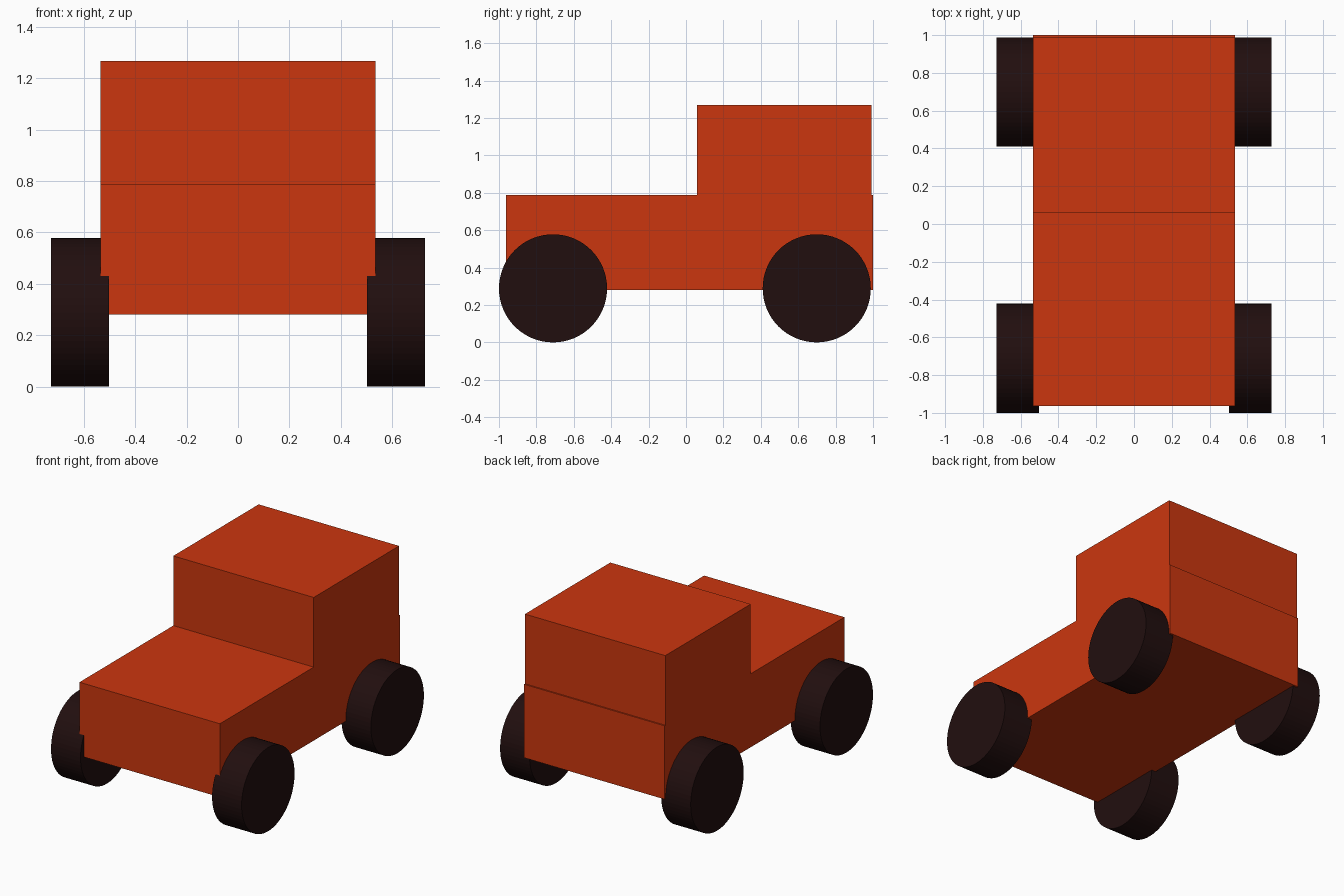
import bpy
import math

if "Cube" in bpy.data.objects:
    bpy.data.objects.remove(bpy.data.objects["Cube"])


def material(name, rgb):
    m = bpy.data.materials.new(name)
    m.diffuse_color = (*rgb, 1)
    m.use_nodes = True
    m.node_tree.nodes["Principled BSDF"].inputs["Base Color"].default_value = m.diffuse_color
    return m


red = material("orange red paint", (0.6, 0.037, 0.0045))
dark = material("dark rubber", (0.0152, 0.0045, 0.0045))


def box(name, x, y, z, mat):
    """Box from (min, max) ranges."""
    bpy.ops.mesh.primitive_cube_add(size=1)
    ob = bpy.context.object
    ob.name = name
    for v in ob.data.vertices:
        v.co = [r[0] if c < 0 else r[1] for c, r in zip(v.co, (x, y, z))]
    ob.data.materials.append(mat)


# Long lower body and the tall cab on its rear half
W = 0.536
box("lower_body", (-W, W), (-0.963, 1.0), (0.28, 0.787), red)
box("cab", (-W, W), (0.06, 0.991), (0.787, 1.268), red)

# Four solid wheels, sunk slightly into the body sides
R = 0.289
for end, y in (("front", -0.711), ("rear", 0.699)):
    for side, s in (("left", 1), ("right", -1)):
        bpy.ops.mesh.primitive_cylinder_add(
            vertices=64, radius=R, depth=0.225,
            location=(s * 0.615, y, R), rotation=(0, math.pi / 2, 0))
        wheel = bpy.context.object
        wheel.name = f"{end}_{side}_wheel"
        wheel.data.materials.append(dark)
